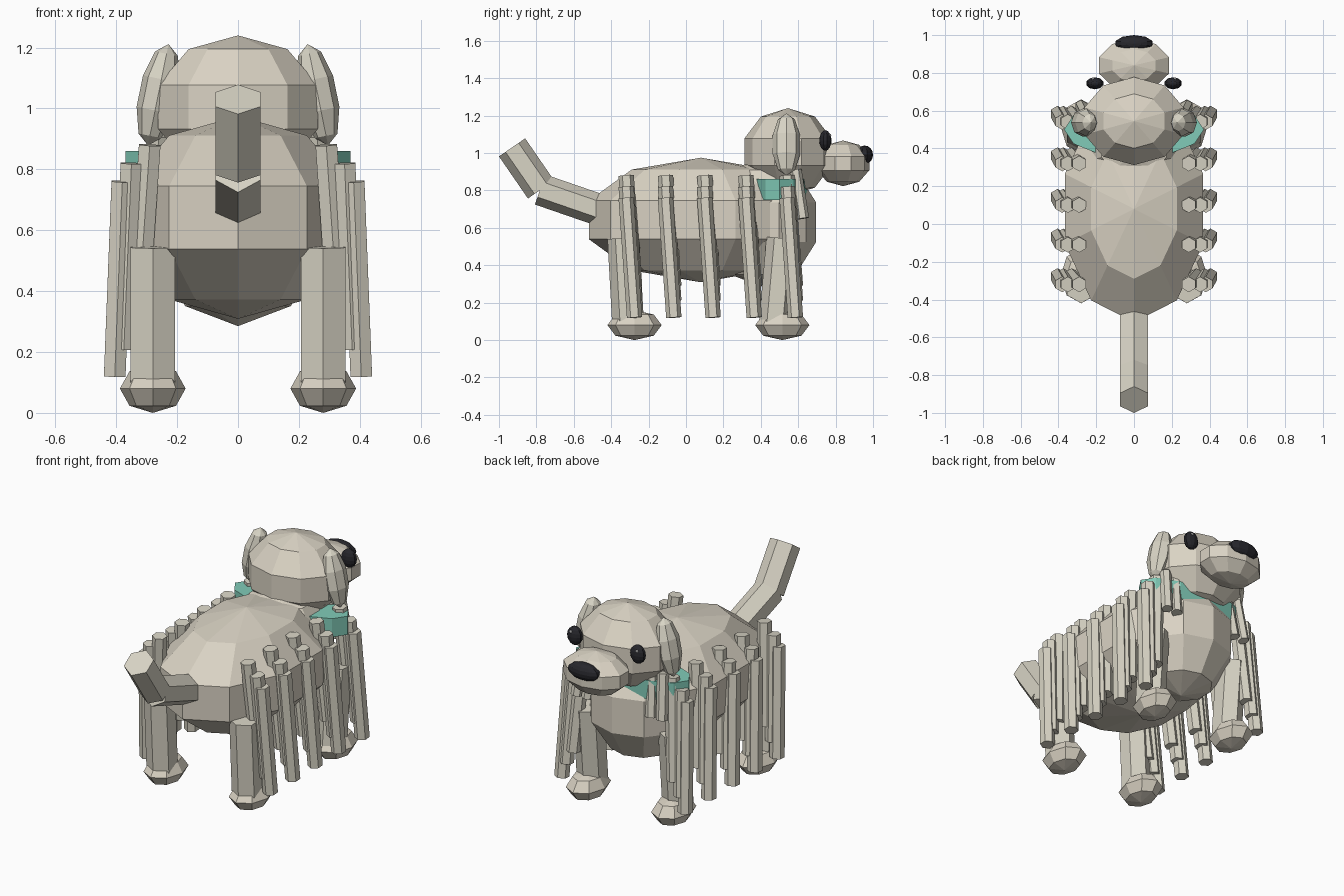
import bpy, bmesh
from mathutils import Vector, Matrix

cube = bpy.data.objects.get("Cube")
if cube:
    bpy.data.objects.remove(cube, do_unlink=True)


def material(name, rgb):
    m = bpy.data.materials.new(name)
    m.use_nodes = True
    m.diffuse_color = (*rgb, 1)
    bsdf = next(n for n in m.node_tree.nodes if n.type == 'BSDF_PRINCIPLED')
    bsdf.inputs["Base Color"].default_value = (*rgb, 1)
    return m


COAT = material("cream coat", (0.70, 0.65, 0.55))
FUR = material("grey cream fur", (0.69, 0.66, 0.56))
TEAL = material("teal collar", (0.22, 0.60, 0.48))
DARK = material("dark nose", (0.02, 0.02, 0.025))
SHINE = material("eye shine", (0.8, 0.8, 0.8))


def finish(name, bm, mat):
    mesh = bpy.data.meshes.new(name)
    bm.to_mesh(mesh)
    bm.free()
    mesh.materials.append(mat)
    obj = bpy.data.objects.new(name, mesh)
    bpy.context.collection.objects.link(obj)
    return obj


def ball(name, loc, radii, mat, segs=10, rings=5, tilt=0):
    """Faceted ellipsoid with its poles up and down."""
    bm = bmesh.new()
    bmesh.ops.create_uvsphere(bm, u_segments=segs, v_segments=rings, radius=1)
    bm.transform(Matrix.Translation(loc) @ Matrix.Rotation(tilt, 4, 'Y')
                 @ Matrix.Diagonal((*radii, 1)))
    return finish(name, bm, mat)


def add_rod(bm, start, end, r):
    """Six-sided prism between two points."""
    a, b = Vector(start), Vector(end)
    d = b - a
    if d.z < 0:
        d = -d
    turn = Vector((0, 0, 1)).rotation_difference(d).to_matrix().to_4x4()
    bmesh.ops.create_cone(bm, cap_ends=True, segments=6, radius1=r, radius2=r,
                          depth=d.length,
                          matrix=Matrix.Translation((a + b) / 2) @ turn)


def rod(name, start, end, r, mat):
    bm = bmesh.new()
    add_rod(bm, start, end, r)
    return finish(name, bm, mat)


# Body, chest and head
ball("body", (0, 0.08, 0.642), (0.405, 0.63, 0.333), COAT)
ball("chest", (0, 0.41, 0.63), (0.31, 0.30, 0.345), COAT)
ball("head", (0, 0.545, 1.005), (0.29, 0.245, 0.235), COAT)
ball("snout", (0, 0.84, 0.945), (0.205, 0.147, 0.122), COAT)
ball("nose", (0, 0.955, 0.99), (0.103, 0.045, 0.05), DARK, 10, 8)

# Collar
bm = bmesh.new()
bmesh.ops.create_cone(bm, cap_ends=True, segments=12, radius1=1, radius2=1, depth=1)
bm.transform(Matrix.Translation((0, 0.5, 0.805)) @ Matrix.Diagonal((0.37, 0.15, 0.11, 1)))
finish("collar", bm, TEAL)

# Tail
rod("tail_base", (0, -0.38, 0.667), (0, -0.78, 0.805), 0.085, FUR)
rod("tail_tip", (0, -0.775, 0.805), (0, -0.93, 1.03), 0.085, FUR)

# Fur strand layers: top x, top z, bottom x, bottom z
LAYERS = [(0.29, 0.88, 0.33, 0.29), (0.35, 0.82, 0.375, 0.21), (0.38, 0.76, 0.405, 0.12)]
ROWS = [-0.32, -0.11, 0.10, 0.32, 0.54]

for side, s in (("left", 1), ("right", -1)):
    # Face
    ball(side + "_eye", (s * 0.207, 0.745, 1.067), (0.047, 0.032, 0.055), DARK, 10, 8)
    ball(side + "_eye_shine", (s * 0.217, 0.768, 1.095), (0.009, 0.009, 0.009), SHINE, 6, 4)
    ball(side + "_mouth", (s * 0.083, 0.914, 0.898), (0.032, 0.018, 0.014), DARK, 8, 6)
    ball(side + "_ear", (s * 0.262, 0.537, 1.045), (0.065, 0.077, 0.17), FUR, 8, 5, -s * 0.2)

    # Legs and paws
    for end, top, low, paw in (("front", 0.515, 0.475, 0.515), ("back", -0.335, -0.31, -0.275)):
        rod(f"{side}_{end}_leg", (s * 0.28, top, 0.545), (s * 0.28, low, 0.09), 0.085, FUR)
        ball(f"{side}_{end}_paw", (s * 0.28, paw, 0.08), (0.108, 0.145, 0.08), COAT, 8, 4)

    # Hanging flank fur
    bm = bmesh.new()
    for y in ROWS:
        for x1, z1, x2, z2 in LAYERS:
            add_rod(bm, (s * x1, y, z1), (s * x2, y + 0.045, z2), 0.041)
    finish(side + "_flank_fur", bm, FUR)

    # Short fur beside the chest
    bm = bmesh.new()
    for x in (0.19, 0.26):
        add_rod(bm, (s * x, 0.585, 0.91), (s * (x + 0.02), 0.625, 0.65), 0.033)
    finish(side + "_chest_fur", bm, FUR)
